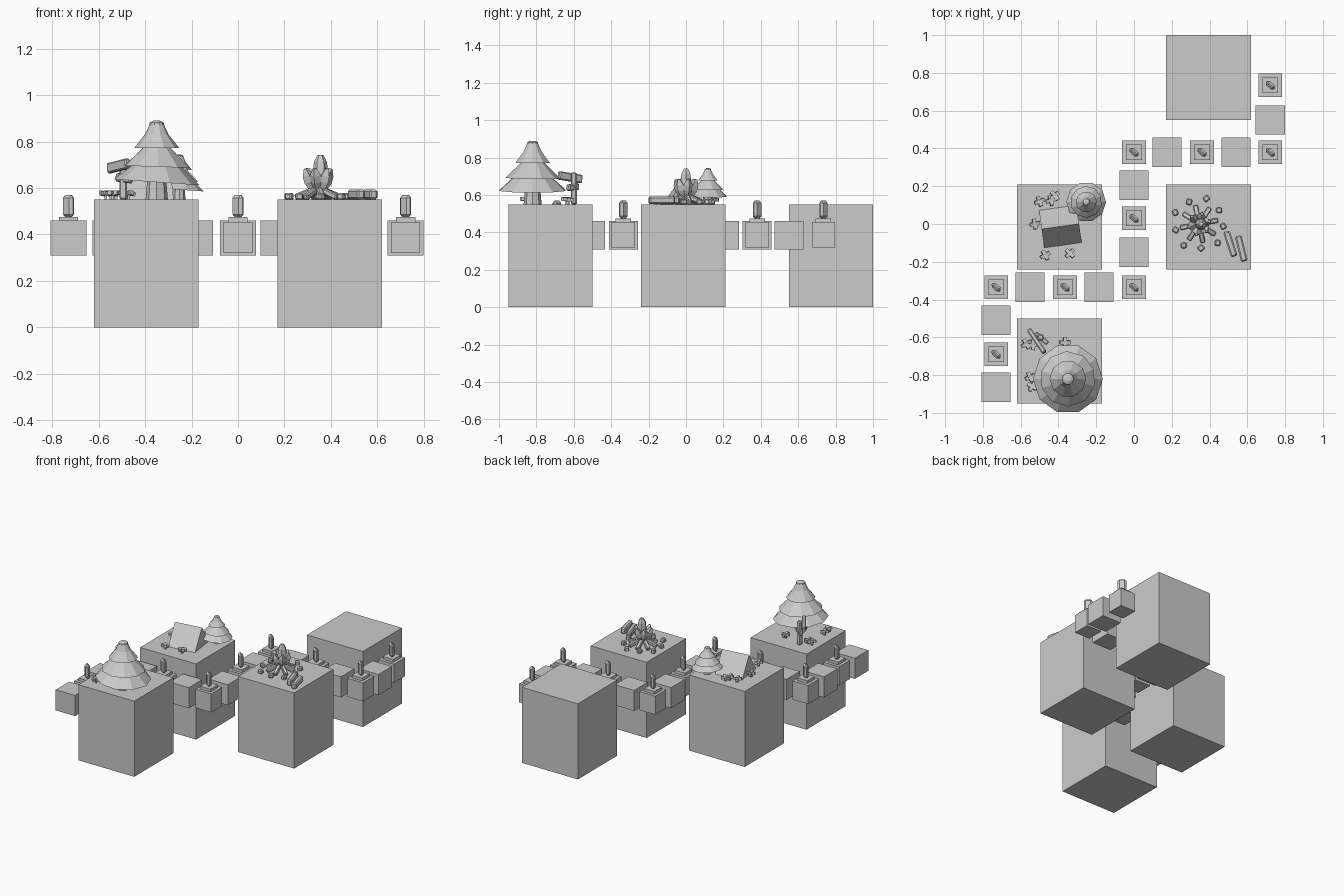
import bpy, math
from mathutils import Matrix, Vector, Euler

def mesh(name, verts, faces, mat=None):
    me = bpy.data.meshes.new(name)
    me.from_pydata(verts, [], faces)
    ob = bpy.data.objects.new(name, me)
    bpy.context.collection.objects.link(ob)
    if mat is not None:
        ob.matrix_world = mat
    return ob

def place(loc, rot=(0, 0, 0)):
    return Matrix.Translation(Vector(loc)) @ Euler([math.radians(a) for a in rot]).to_matrix().to_4x4()

def box(name, loc, size, rot=(0, 0, 0), bevel=0):
    x, y, z = (s / 2 for s in size)
    v = [(a * x, b * y, c * z) for c in (-1, 1) for a, b in ((-1, -1), (1, -1), (1, 1), (-1, 1))]
    f = [(3, 2, 1, 0), (4, 5, 6, 7)] + [(i, (i + 1) % 4, (i + 1) % 4 + 4, i + 4) for i in range(4)]
    ob = mesh(name, v, f, place(loc, rot))
    if bevel:
        m = ob.modifiers.new("bevel", 'BEVEL')
        m.width, m.segments = bevel, 1
    return ob

def lathe(name, profile, n, loc, rot=(0, 0, 0), scale=1):
    v, f = [], []
    for r, z in profile:
        v += [(r * scale * math.cos(2 * math.pi * i / n), r * scale * math.sin(2 * math.pi * i / n), z * scale)
              for i in range(n)]
    for k in range(len(profile) - 1):
        for i in range(n):
            j = (i + 1) % n
            f.append((k * n + i, k * n + j, k * n + n + j, k * n + n + i))
    f.append(tuple(reversed(range(n))))
    f.append(tuple(range(len(v) - n, len(v))))
    return mesh(name, v, f, place(loc, rot))

# Four large terrain blocks with top layers
TOP = 0.55
for x, y in ((-0.395, -0.725), (-0.395, -0.015), (0.395, -0.015), (0.395, 0.775)):
    box("ground_block", (x, y, 0.225), (0.45, 0.45, 0.45))
    box("ground_top_layer", (x, y, 0.5), (0.45, 0.45, 0.1))

# Plain path cubes
for x, y in ((-0.73, -0.865), (-0.73, -0.51), (-0.55, -0.335), (-0.185, -0.335), (0, -0.15),
             (0, 0.205), (0.175, 0.38), (0.54, 0.38), (0.722, 0.55)):
    box("path_cube", (x, y, 0.385), (0.155, 0.155, 0.15))

# Smaller stage cubes with plinth and plain upright marker
for x, y in ((-0.73, -0.69), (-0.73, -0.335), (-0.365, -0.335), (0, -0.335), (0, 0.03),
             (0, 0.38), (0.36, 0.38), (0.722, 0.38), (0.722, 0.735)):
    box("stage_cube", (x, y, 0.387), (0.125, 0.125, 0.135))
    box("stage_plinth", (x, y, 0.464), (0.083, 0.083, 0.022))
    box("stage_marker", (x, y, 0.522), (0.058, 0.03, 0.095), (0, 0, -42), 0.012)

# Layered conifers
def tree(x, y, s, n):
    at = lambda dz: (x, y, TOP + dz * s)
    lathe("tree_trunk", [(0.048, 0), (0.038, 0.12)], 8, at(0), scale=s)
    lathe("tree_lower_tier", [(0.06, 0.035), (0.185, 0), (0.1, 0.075), (0.05, 0.11)], n, at(0.075), (0, 4, 0), s)
    lathe("tree_middle_tier", [(0.05, 0.03), (0.147, 0), (0.075, 0.07), (0.045, 0.1)], n, at(0.14), (0, 2, 20), s)
    lathe("tree_upper_tier", [(0.04, 0.02), (0.097, 0), (0.05, 0.06), (0.032, 0.1), (0.03, 0.11), (0.014, 0.118)],
          n, at(0.222), (0, 0, 0), s)

tree(-0.35, -0.82, 1.0, 10)
tree(-0.253, 0.117, 0.57, 10)

# Tent: triangular prism with its ridge along x
v = [(x, y, z) for x in (-0.1, 0.1) for y, z in ((-0.1, 0), (0.1, 0), (0, 0.14))]
mesh("tent", v, [(0, 2, 1), (3, 4, 5), (0, 1, 4, 3), (1, 2, 5, 4), (2, 0, 3, 5)],
     place((-0.39, -0.013, TOP), (0, 0, 8)))

# Cross-shaped flowers
def flower(x, y, rot, s=0.055):
    for a in (0, 90):
        box("flower_petals", (x, y, TOP + 0.027), (s, 0.019, 0.018), (8, 6, rot + a))
    box("flower_stem", (x, y, TOP + 0.012), (0.01, 0.01, 0.03))

for x, y, r in ((-0.57, -0.635, 30), (-0.535, -0.64, 0), (-0.365, -0.627, 0), (-0.55, -0.81, 25),
                (-0.54, -0.86, 60), (-0.5, 0.12, 20), (-0.42, 0.15, 40), (-0.525, 0.0, 10),
                (-0.47, -0.165, 30), (-0.34, -0.155, 45), (-0.44, 0.125, 15)):
    flower(x, y, r)

# Signpost with two boards
box("sign_post", (-0.495, -0.6, 0.635), (0.032, 0.032, 0.17), bevel=0.006)
box("sign_upper_board", (-0.515, -0.62, 0.695), (0.15, 0.026, 0.045), (0, -8, -56), 0.006)
box("sign_lower_board", (-0.49, -0.605, 0.642), (0.085, 0.026, 0.036), (0, 6, -40), 0.006)

# Campfire: stone ring, radial firewood, flaring flames
FX, FY = 0.345, 0.0
for i in range(9):
    a = 2 * math.pi * i / 9 + 0.6
    r = 0.128 + 0.012 * (i % 2)
    box("fire_stone", (FX + r * math.cos(a), FY + r * math.sin(a), TOP + 0.014), (0.032, 0.03, 0.03), (0, 0, i * 37), 0.006)
for i in range(8):
    a = 2 * math.pi * i / 8 + 0.2
    box("firewood", (FX + 0.055 * math.cos(a), FY + 0.055 * math.sin(a), TOP + 0.028),
        (0.095, 0.026, 0.026), (0, 22, math.degrees(a)), 0.005)
flame = [(0.012, 0), (0.026, 0.045), (0.024, 0.075), (0.009, 0.105)]
for i in range(6):
    a = 60 * i + 15
    t = math.radians(a)
    lathe("outer_flame", flame, 4, (FX + 0.02 * math.cos(t), FY + 0.02 * math.sin(t), TOP + 0.035), (0, 20, a))
lathe("centre_flame", [(0.02, 0), (0.034, 0.07), (0.028, 0.13), (0.012, 0.16)], 6, (FX + 0.01, FY, TOP + 0.033))

# Log seats beside the fire
box("log_seat", (0.51, -0.105, TOP + 0.022), (0.14, 0.036, 0.042), (0, 0, -72), 0.008)
box("log_seat", (0.568, -0.13, TOP + 0.022), (0.14, 0.036, 0.042), (0, 0, -76), 0.008)
